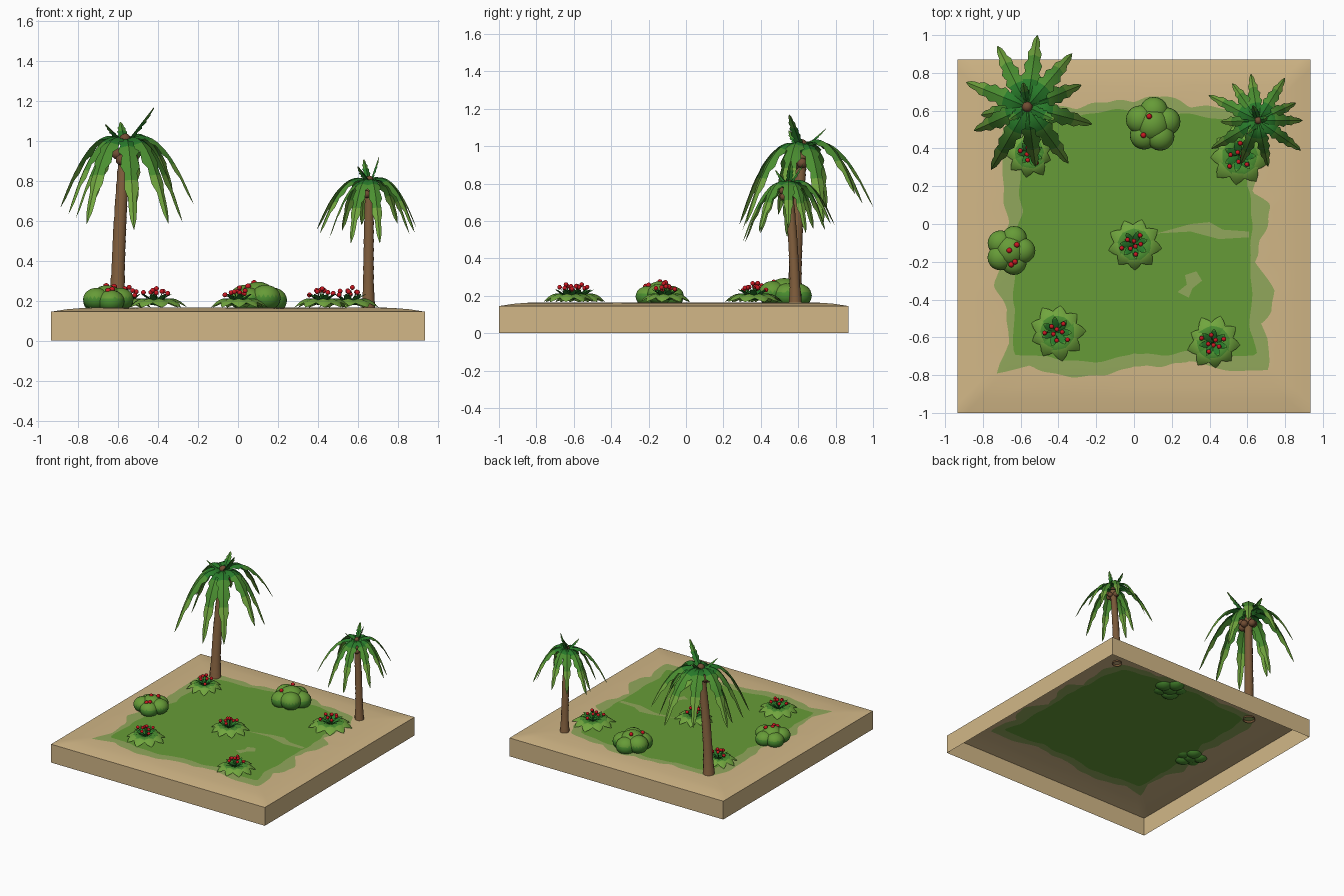
import bpy, bmesh, math, random
from mathutils import Vector, Matrix

if "Cube" in bpy.data.objects:
    bpy.data.objects.remove(bpy.data.objects["Cube"])
random.seed(4)

def mat(name, r, g, b):
    m = bpy.data.materials.new(name)
    m.diffuse_color = (*[(c / 255) ** 2.2 for c in (r, g, b)], 1)
    m.use_nodes = True
    m.node_tree.nodes["Principled BSDF"].inputs["Base Color"].default_value = m.diffuse_color
    return m

SAND = mat("sand", 209, 182, 134)
GRASS = mat("grass", 102, 154, 58)
PALE = mat("pale grass", 144, 166, 92)
BARK = mat("bark", 122, 90, 60)
NUT = mat("coconut brown", 112, 78, 54)
DARK = mat("dark leaf", 44, 122, 46)
MID = mat("mid leaf", 76, 142, 52)
LIGHT = mat("light leaf", 112, 164, 64)
RED = mat("berry red", 200, 30, 38)

def finish(bm, name, mats, angle=40):
    me = bpy.data.meshes.new(name)
    bm.to_mesh(me)
    bm.free()
    ob = bpy.data.objects.new(name, me)
    bpy.context.collection.objects.link(ob)
    for m in mats:
        me.materials.append(m)
    bpy.ops.object.select_all(action='DESELECT')
    ob.select_set(True)
    bpy.context.view_layer.objects.active = ob
    bpy.ops.object.shade_smooth_by_angle(angle=math.radians(angle))
    return ob

# ---------- ground: nested rings from the middle out to the square rim ----------
CY, HALF, TOP = -0.065, 0.935, 0.165
pale_line = [(-.65, .6), (-.31, .61), (0, .65), (.17, .68), (.3, .62), (.43, .62), (.6, .58), (.66, .45), (.65, .32),
             (.63, .17), (.72, .1), (.71, 0), (.67, -.08), (.64, -.2), (.74, -.35), (.73, -.46), (.67, -.53),
             (.71, -.6), (.71, -.77), (.58, -.78), (.3, -.72), (0, -.75), (-.4, -.8), (-.55, -.75), (-.73, -.79),
             (-.66, -.64), (-.67, -.45), (-.74, -.32), (-.7, -.2), (-.66, 0), (-.69, .28), (-.7, .45)]
grass_line = [(-.58, .54), (-.31, .56), (0, .6), (.2, .58), (.42, .56), (.55, .53), (.6, .2), (.62, -.05), (.61, -.2),
              (.62, -.4), (.61, -.55), (.65, -.69), (.56, -.7), (.3, -.67), (0, -.68), (-.24, -.73), (-.45, -.7),
              (-.63, -.69), (-.63, -.45), (-.62, -.2), (-.59, .07), (-.6, .3)]

def polar(line):
    pts = sorted((math.atan2(y - CY, x) % math.tau, math.hypot(x, y - CY)) for x, y in line)
    return [(pts[-1][0] - math.tau, pts[-1][1])] + pts + [(pts[0][0] + math.tau, pts[0][1])]

def radius_at(pts, a):
    for (a0, r0), (a1, r1) in zip(pts, pts[1:]):
        if a0 <= a <= a1:
            return r0 + (r1 - r0) * (a - a0) / max(a1 - a0, 1e-6)

pp, gp = polar(pale_line), polar(grass_line)
N = 240
bm = bmesh.new()
rings = [[] for _ in range(8)]
for i in range(N):
    a = math.tau * i / N
    c, s = math.cos(a), math.sin(a)
    k = max(abs(c), abs(s))
    g = radius_at(gp, a) + .005 * math.sin(23 * a)
    p = max(radius_at(pp, a) + .005 * math.sin(31 * a), g + .012)
    spec = [(g * .5, TOP), (g, TOP), (p, TOP), (.80 / k, .162), (.86 / k, .157),
            (HALF / k, .145), (HALF / k, .145), (HALF / k, 0)]
    for ring, (r, z) in zip(rings, spec):
        ring.append(bm.verts.new((r * c, CY + r * s, z)))
centre = bm.verts.new((0, CY, TOP))
for i in range(N):
    j = (i + 1) % N
    bm.faces.new((centre, rings[0][i], rings[0][j])).material_index = 1
    for k in (0, 1, 2, 3, 4, 6):
        f = bm.faces.new((rings[k][i], rings[k + 1][i], rings[k + 1][j], rings[k][j]))
        f.material_index = {0: 1, 1: 2}.get(k, 0)
bmesh.ops.remove_doubles(bm, verts=bm.verts, dist=1e-5)
finish(bm, "ground", [SAND, GRASS, PALE])

# pale worn patches on the grass
bm = bmesh.new()
for poly in ([(.23, -.36), (.29, -.39), (.31, -.34), (.36, -.3), (.33, -.25), (.27, -.27), (.28, -.32)],
             [(.12, -.05), (.3, -.04), (.45, -.08), (.61, -.07), (.61, -.04), (.47, -.03), (.4, .01), (.3, 0)]):
    bm.faces.new([bm.verts.new((x, y, TOP + .002)) for x, y in poly])
finish(bm, "worn_patches", [PALE])

# ---------- leaf helper: folded sheet along an arc, toned from dark base to light tip ----------
def leaf(bm, org, ang, reach, rise, fall, width, teeth=True, fold=.35, tones=(.4, .7), n=18):
    d = Vector((math.cos(ang), math.sin(ang), 0))
    side = Vector((-d.y, d.x, 0))
    rows = []
    for i in range(n + 1):
        t = i / n
        p = Vector(org) + d * reach * t + Vector((0, 0, rise * t - fall * t * t))
        w = width * (max(math.sin(math.pi * t ** .8), 0) ** .6 + .05 * (1 - t))
        if teeth:
            w *= .7 + .3 * (i % 3) / 2
        w = max(w, .001)
        slope = rise - 2 * fall * t
        up = Vector((-d.x * slope, -d.y * slope, reach)).normalized()
        rows.append([bm.verts.new(p + side * w * s - up * abs(s) * w * fold) for s in (-1, 0, 1)])
    for i in range(n):
        t = (i + .5) / n
        for s in (0, 1):
            f = bm.faces.new((rows[i][s], rows[i + 1][s], rows[i + 1][s + 1], rows[i][s + 1]))
            f.material_index = 0 if t < tones[0] else 1 if t < tones[1] else 2

def ball(bm, pos, r, squash=1, idx=0, sub=2):
    m = Matrix.Translation(pos) @ Matrix.Diagonal((1, 1, squash, 1))
    for v in bmesh.ops.create_icosphere(bm, subdivisions=sub, radius=r, matrix=m)['verts']:
        for f in v.link_faces:
            f.material_index = idx

# ---------- palms ----------
def palm(name, base, top, s, fronds, upright):
    base, top = Vector(base), Vector(top)
    # ringed, gently bent trunk
    bm = bmesh.new()
    prev, steps, sides = None, 14, 12
    for i in range(steps + 1):
        for lip in (0, 1):
            t = i / steps
            c = base.lerp(top, t)
            c.x += (base.x - top.x) * .7 * t * (1 - t)
            c.y += (base.y - top.y) * .7 * t * (1 - t)
            r = (.029 + .008 * (1 - t) + .008 * max(0, 1 - t * 5)) * (.93 if lip else 1) * (.3 + .7 * s)
            ring = [bm.verts.new(c + Vector((r * math.cos(math.tau * k / sides), r * math.sin(math.tau * k / sides),
                                             .004 * lip))) for k in range(sides)]
            if prev:
                for k in range(sides):
                    q = (k + 1) % sides
                    bm.faces.new((prev[k], prev[q], ring[q], ring[k]))
            prev = ring
    bm.faces.new(prev)
    finish(bm, name + "_trunk", [BARK])
    # drooping crown plus a few young upright fronds
    bm = bmesh.new()
    for deg, reach, rise, fall in fronds:
        leaf(bm, top + Vector((0, 0, .03 * s)), math.radians(deg), reach, rise * s, fall * s, .052 * s)
    for deg, reach, rise in upright:
        leaf(bm, top + Vector((0, 0, .02 * s)), math.radians(deg), reach * s, rise * s, 0, .028 * s, tones=(.6, .9))
    finish(bm, name + "_fronds", [DARK, MID, LIGHT], 25)
    # coconuts
    bm = bmesh.new()
    for x, y, z in ((.02, -.045, -.02), (-.02, -.045, -.06), (.04, .0, -.055), (-.04, .01, -.03), (.025, -.04, -.065),
                    (0, .04, -.05), (0, 0, .045)):
        ball(bm, top + Vector((x, y, z)) * s, .028 * s)
    finish(bm, name + "_coconuts", [NUT])

big = [(82, .385, .27, .59), (50, .37, .3, .55), (22, .31, .22, .62), (-15, .355, .27, .58), (-54, .37, .25, .66),
       (-82, .32, .2, .64), (-120, .385, .25, .66), (-156, .31, .24, .60), (158, .35, .27, .60), (116, .36, .27, .57),
       (190, .25, .12, .5)]
palm("large_palm", (-.605, .58, .15), (-.565, .62, .965), 1, big,
     [(-25, .16, .185), (100, .13, .11), (215, .12, .1)])
small = [(99, .25, .27, .58), (58, .265, .28, .58), (25, .22, .25, .62), (0, .235, .27, .6), (-35, .275, .26, .62),
         (-78, .25, .22, .66), (-112, .25, .22, .66), (-149, .29, .25, .62), (153, .295, .26, .6), (125, .24, .25, .6),
         (182, .2, .15, .55)]
palm("small_palm", (.652, .585, .15), (.658, .548, .775), .7, small,
     [(15, .07, .19), (110, .12, .17), (230, .13, .12)])

# ---------- berry rosettes ----------
def rosette(i, x, y, r):
    bm = bmesh.new()
    o, a0 = (x, y, TOP + .012), random.random() * 6
    for k in range(9):
        leaf(bm, o, a0 + math.tau * k / 9, r * random.uniform(.88, 1.04), .15, .16, r * .34, False, .3, (.35, .65), 10)
    for k in range(7):
        leaf(bm, (x, y, TOP + .02), a0 + .3 + math.tau * k / 7, r * .52, .08, .03, r * .12, False, .3, (.8, 2), 6)
    finish(bm, f"rosette_leaves_{i}", [DARK, MID, LIGHT], 50)
    bm = bmesh.new()
    for k in range(8):
        a, d = a0 + k * 2.4, r * (.08 + .055 * k)
        p = Vector((x + d * math.cos(a), y + d * math.sin(a), .262 - .004 * k + random.uniform(-.01, .006)))
        ball(bm, p, .0125)
        q = Vector((x, y, TOP + .02))
        sd = Vector((-math.sin(a), math.cos(a), 0)) * .003
        f = bm.faces.new([bm.verts.new(v) for v in (q - sd, q + sd, p + sd, p - sd)])
        f.material_index = 1
    finish(bm, f"rosette_berries_{i}", [RED, DARK])

for i, (x, y, r) in enumerate([(-.41, -.57, .155), (.42, -.63, .145), (0, -.11, .145), (.56, .36, .165),
                               (-.55, .375, .13)]):
    rosette(i + 1, x, y, r)

# ---------- rounded shrubs ----------
def shrub(i, x, y, r, top, berries):
    bm = bmesh.new()
    h = top - TOP
    ball(bm, (x, y, TOP + h * .4), r * .62, h * .6 / (r * .62), 0, 3)
    for k in range(5):
        a = .5 + i + math.tau * k / 5
        ball(bm, (x + r * .5 * math.cos(a), y + r * .5 * math.sin(a), TOP + h * (.28 + .1 * (k % 2))),
             r * .52, h * .5 / (r * .52), 0, 3)
    for f in bm.faces:
        f.material_index = 1 if f.calc_center_median().z > TOP + h * .45 else 0
    for bx, by, bz in berries:
        ball(bm, (bx, by, bz), .015, 1, 2)
    finish(bm, f"shrub_{i}", [MID, GRASS, RED], 60)

shrub(1, .1, .525, .145, .295, [(.08, .57, .289), (.05, .47, .272)])
shrub(2, -.655, -.14, .13, .278, [(-.62, -.11, .27), (-.65, -.215, .25), (-.63, -.2, .256), (-.66, -.14, .274)])
